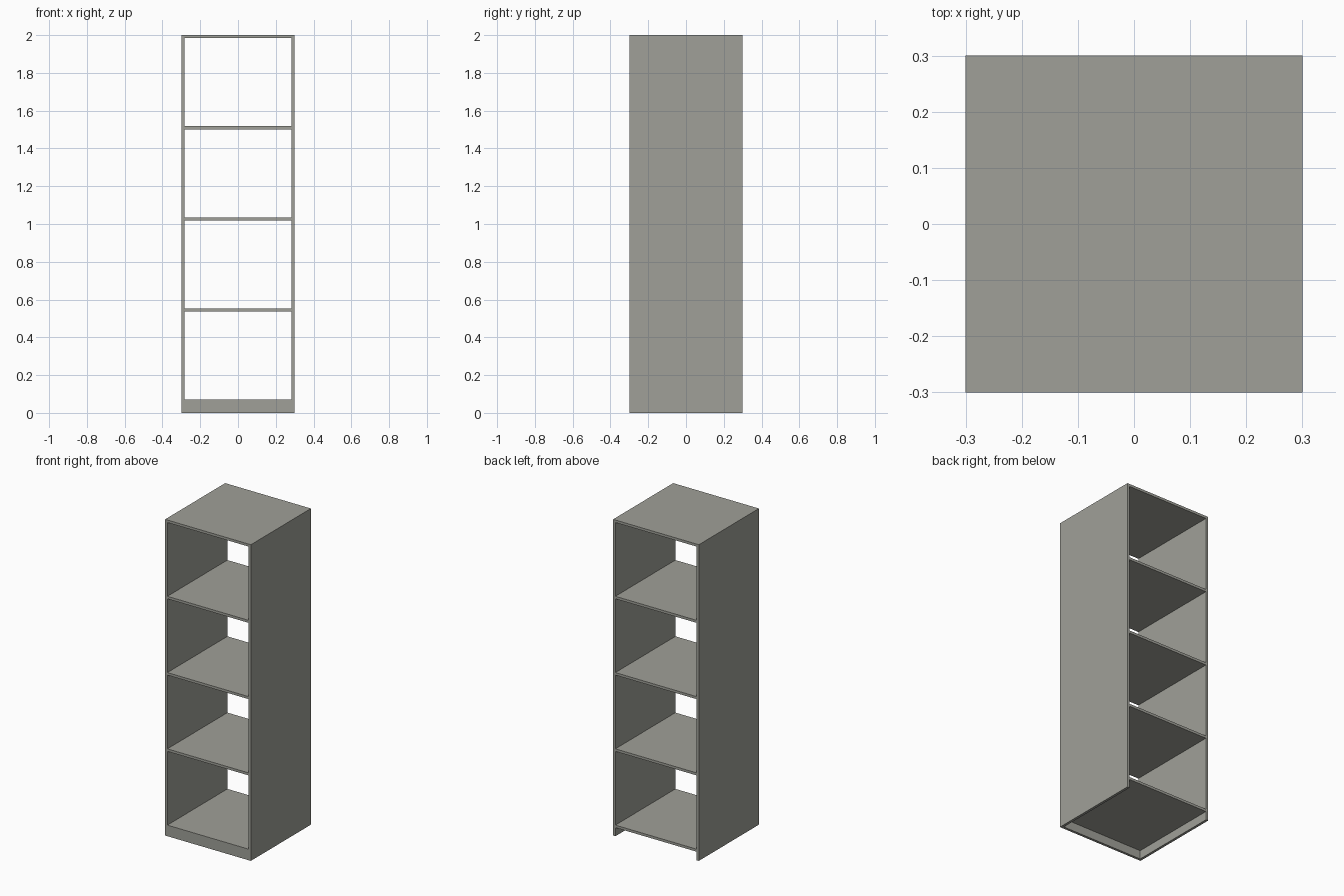
import bpy, bmesh
from mathutils import Vector

if "Cube" in bpy.data.objects:
    bpy.data.objects.remove(bpy.data.objects["Cube"])

W, H, T = 0.3, 2.0, 0.016      # half width/depth, height, board thickness
BASE = 0.07                    # top of the bottom board

mat = bpy.data.materials.new("warm grey board")
mat.diffuse_color = (0.35, 0.352, 0.315, 1)
mat.use_nodes = True
mat.node_tree.nodes["Principled BSDF"].inputs["Base Color"].default_value = mat.diffuse_color


def extrude_profile(name, points, direction):
    """Extrude a closed 3D outline along a vector into a solid."""
    bm = bmesh.new()
    face = bm.faces.new([bm.verts.new(p) for p in points])
    out = bmesh.ops.extrude_face_region(bm, geom=[face], use_keep_orig=True)
    moved = [v for v in out["geom"] if isinstance(v, bmesh.types.BMVert)]
    bmesh.ops.translate(bm, verts=moved, vec=Vector(direction))
    bmesh.ops.recalc_face_normals(bm, faces=bm.faces)
    me = bpy.data.meshes.new(name)
    bm.to_mesh(me)
    bm.free()
    me.materials.append(mat)
    ob = bpy.data.objects.new(name, me)
    bpy.context.collection.objects.link(ob)
    return ob


# Two sides and the top as one inverted U, open at front and back
i = W - T
frame = [(-W, 0), (-W, H), (W, H), (W, 0), (i, 0), (i, H - T), (-i, H - T), (-i, 0)]
extrude_profile("side_and_top_frame", [(x, -W, z) for x, z in frame], (0, 2 * W, 0))

# Bottom board with the front kick plate, as an L section
base = [(-W, 0), (-W, BASE), (W, BASE), (W, BASE - T), (-W + T, BASE - T), (-W + T, 0)]
extrude_profile("bottom_and_kick_plate", [(-i, y, z) for y, z in base], (2 * i, 0, 0))

# Three evenly spaced shelves
gap = (H - T - BASE - 3 * T) / 4
for n in range(3):
    z = BASE + gap * (n + 1) + T * n
    shelf = [(-W, z), (W, z), (W, z + T), (-W, z + T)]
    extrude_profile(f"shelf_{n + 1}", [(-i, y, h) for y, h in shelf], (2 * i, 0, 0))
